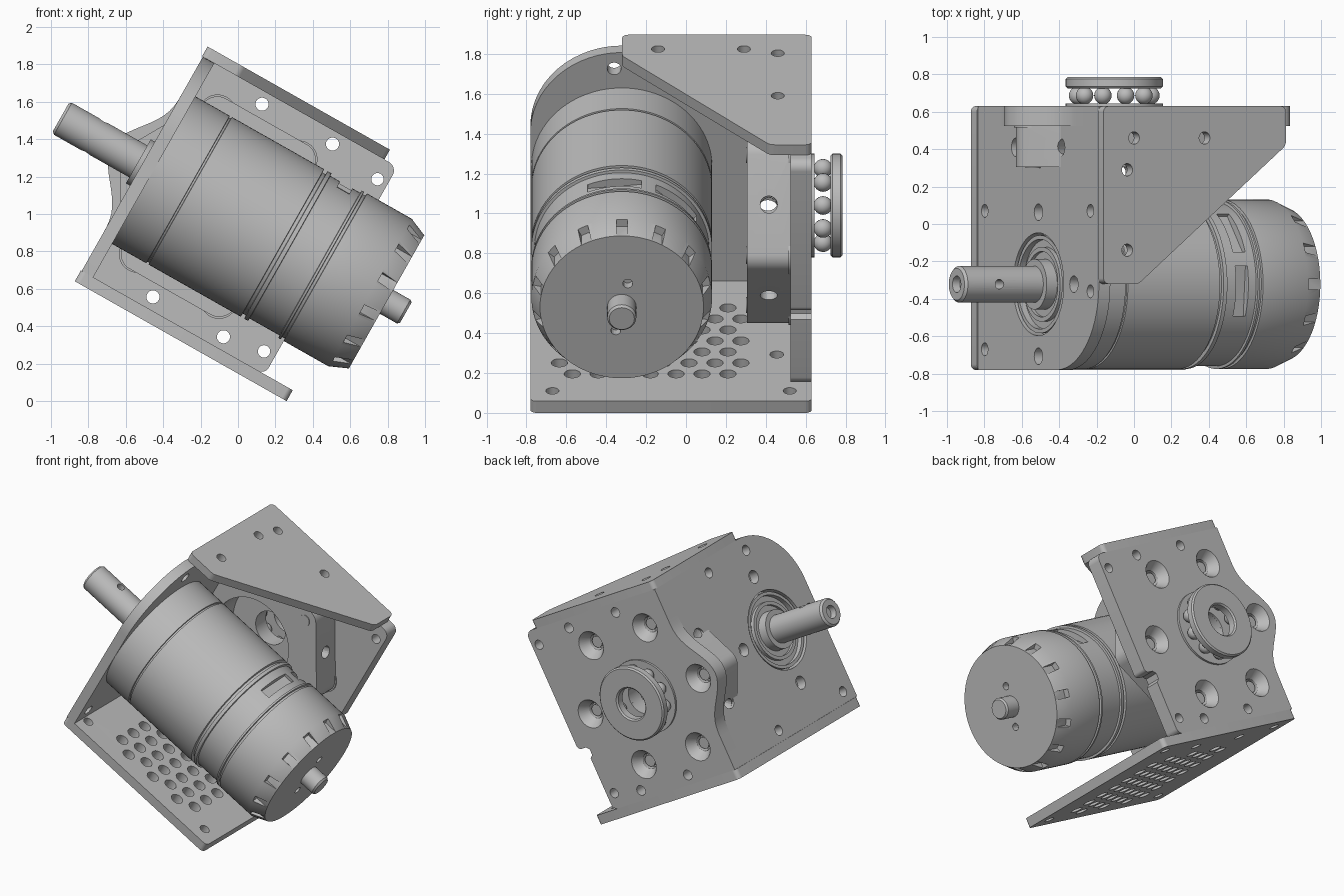
import bpy, bmesh
from math import sin, cos, pi, radians, tan
from mathutils import Matrix, Vector

if "Cube" in bpy.data.objects:
    bpy.data.objects.remove(bpy.data.objects["Cube"])

grey = bpy.data.materials.new("machined grey")
grey.use_nodes = True
grey.diffuse_color = (0.5, 0.5, 0.5, 1)
grey.node_tree.nodes["Principled BSDF"].inputs["Base Color"].default_value = (0.5, 0.5, 0.5, 1)

# The whole drive unit is built square, then tilted about y
TILT = Matrix.Rotation(radians(29.5), 4, 'Y')
FLAT = Matrix.Identity(4)                                                  # drawn in x, y
ACROSS = Matrix(((0, 0, 1, 0), (1, 0, 0, 0), (0, 1, 0, 0), (0, 0, 0, 1)))  # drawn in y, z
UPRIGHT = Matrix.Rotation(pi / 2, 4, 'X')                                  # drawn in x, z
AXIS_Y, AXIS_Z = -0.322, 0.853
MOTOR = Matrix.Translation((0, AXIS_Y, AXIS_Z)) @ ACROSS
HUB_X = -0.604


def place(name, mesh, matrix):
    obj = bpy.data.objects.new(name, mesh)
    bpy.context.collection.objects.link(obj)
    mesh.transform(TILT @ matrix)
    mesh.materials.clear()
    mesh.materials.append(grey)
    return obj


def select(obj):
    bpy.ops.object.select_all(action='DESELECT')
    obj.select_set(True)
    bpy.context.view_layer.objects.active = obj


def smooth(obj):
    select(obj)
    bpy.ops.object.shade_smooth_by_angle(angle=radians(30))
    return obj


def circle(x, y, r, n=24):
    return [(x + r * cos(2 * pi * i / n), y + r * sin(2 * pi * i / n)) for i in range(n)]


def rounded(corners):
    """Outline from (x, y, radius) corners."""
    out = []
    for i, (x, y, r) in enumerate(corners):
        p = Vector((x, y))
        if r == 0:
            out.append(p)
            continue
        a = (Vector(corners[i - 1][:2]) - p).normalized()
        b = (Vector(corners[(i + 1) % len(corners)][:2]) - p).normalized()
        half = a.angle(b) / 2
        centre = p + (a + b).normalized() * r / sin(half)
        start, end = p + a * r / tan(half) - centre, p + b * r / tan(half) - centre
        steps = max(5, int(r * 40))
        for k in range(steps + 1):
            out.append(centre + start.lerp(end, k / steps).normalized() * r)
    return out


def plate(name, outline, holes, low, high, frame):
    """Filled outline with holes, thickened from low to high along the frame's z."""
    curve = bpy.data.curves.new(name, 'CURVE')
    curve.dimensions, curve.fill_mode = '2D', 'BOTH'
    curve.extrude = (high - low) / 2
    for loop in [outline] + [circle(*h) for h in holes]:
        spline = curve.splines.new('POLY')
        spline.points.add(len(loop) - 1)
        for point, (x, y) in zip(spline.points, loop):
            point.co = (x, y, 0, 1)
        spline.use_cyclic_u = True
    temp = bpy.data.objects.new("outline", curve)
    bpy.context.collection.objects.link(temp)
    mesh = bpy.data.meshes.new_from_object(temp.evaluated_get(bpy.context.evaluated_depsgraph_get()))
    bpy.data.objects.remove(temp)
    bm = bmesh.new()
    bm.from_mesh(mesh)
    bmesh.ops.remove_doubles(bm, verts=bm.verts, dist=1e-5)
    bmesh.ops.recalc_face_normals(bm, faces=bm.faces)
    bm.to_mesh(mesh)
    bm.free()
    return smooth(place(name, mesh, frame @ Matrix.Translation((0, 0, (low + high) / 2))))


def lathe(name, profile, frame, n=64, closed=False):
    """Revolve (radius, height) points about the frame's z."""
    bm = bmesh.new()
    verts = [bm.verts.new((r, 0, h)) for r, h in profile]
    pairs = list(zip(verts, verts[1:])) + ([(verts[-1], verts[0])] if closed else [])
    edges = [bm.edges.new(p) for p in pairs]
    bmesh.ops.spin(bm, geom=verts + edges, cent=(0, 0, 0), axis=(0, 0, 1), angle=2 * pi, steps=n)
    bmesh.ops.remove_doubles(bm, verts=bm.verts, dist=1e-5)
    bmesh.ops.recalc_face_normals(bm, faces=bm.faces)
    mesh = bpy.data.meshes.new(name)
    bm.to_mesh(mesh)
    bm.free()
    return smooth(place(name, mesh, frame))


def cut(obj, frame, boxes=(), rods=()):
    """Subtract boxes (matrix) and rods (matrix, radius, length)."""
    bm = bmesh.new()
    for m in boxes:
        bmesh.ops.create_cube(bm, size=1, matrix=m)
    for m, r, length in rods:
        bmesh.ops.create_cone(bm, cap_ends=True, segments=20, radius1=r, radius2=r, depth=length, matrix=m)
    mesh = bpy.data.meshes.new("cutter")
    bm.to_mesh(mesh)
    bm.free()
    cutter = place("cutter", mesh, frame)
    cutter.hide_render = True
    mod = obj.modifiers.new("cut", 'BOOLEAN')
    mod.operation, mod.solver, mod.object = 'DIFFERENCE', 'EXACT', cutter
    select(obj)
    bpy.ops.object.modifier_apply(modifier=mod.name)
    bpy.data.objects.remove(cutter)
    smooth(obj)


def move(x, y, z):
    return Matrix.Translation((x, y, z))


# Base plate with a staggered grid of holes
grid = [(-0.053 - 0.112 * i, 0.21 + 0.065 * (i % 2) - 0.13 * k, 0.041)
        for i in range(7) for k in range(7 + i % 2)]
corners = [(x, y, 0.033) for x in (-0.96, 0.12) for y in (-0.67, 0.52)]
sides = [(-0.25, 0.455, 0.035), (-0.68, 0.455, 0.035)]
plate("base_plate", rounded([(-1.075, -0.78, 0.03), (0.226, -0.78, 0.03), (0.226, 0.63, 0.03), (-1.075, 0.63, 0.03)]),
      grid + corners + sides, 0.128, 0.195, FLAT)

# Triangular top gusset
plate("top_plate", rounded([(-1.075, -0.32, 0.03), (-0.86, -0.32, 0.05), (0.045, 0.42, 0.05),
                            (0.045, 0.63, 0.03), (-1.075, 0.63, 0.03)]),
      [(-0.888, 0.46, 0.033), (-0.455, 0.46, 0.033), (-0.93, 0.29, 0.033), (-0.93, -0.14, 0.033)],
      1.51, 1.57, FLAT)

# Motor face plate
bolts = [(AXIS_Y + 0.385 * cos(a), AXIS_Z + 0.385 * sin(a), 0.045) for a in (0, pi / 2, pi, 3 * pi / 2)]
plate("face_plate", rounded([(-0.78, 0.195, 0), (0.525, 0.195, 0), (0.525, 1.51, 0), (-0.78, 1.51, 0.46)]),
      bolts + [(AXIS_Y, AXIS_Z, 0.275, 64), (0.07, 0.27, 0.035), (0.07, 1.417, 0.035), (-0.36, 1.417, 0.035),
               (-0.67, 0.27, 0.035), (0.41, 0.61, 0.05), (0.41, 1.09, 0.05)], -1.07, -1.0, ACROSS)

# Back plate with a lobe beyond the face plate and a stepped free edge
lobe = [(-1.07 - 0.19 * (0.5 + 0.5 * cos(pi * t)) ** 1.4, AXIS_Z + 0.42 * t, 0) for t in [1 - i / 12 for i in range(25)]]
edge = [(0.055, 0.195, 0.04), (0.055, 0.57, 0), (0.03, 0.59, 0), (0.03, 0.63, 0), (0.055, 0.65, 0),
        (0.125, 0.65, 0.03), (0.125, 1.51, 0.05)]
ring = [(HUB_X + 0.5 * cos(i * pi / 3), AXIS_Z + 0.5 * sin(i * pi / 3)) for i in range(6)]
small = [(x, z, 0.035) for x in (-0.67, -0.237) for z in (0.261, 1.445)]
plate("back_plate", rounded(edge + [(-1.07, 1.51, 0)] + lobe + [(-1.07, 0.195, 0)]),
      [(x, z, 0.1, 32) for x, z in ring] + small + [(0.065, 1.4, 0.033), (-0.01, 0.3, 0.033), (HUB_X, AXIS_Z, 0.12, 32)],
      -0.63, -0.525, UPRIGHT)

# Countersunk seats and bolts in the back plate
for i, (x, z) in enumerate(ring):
    spot = move(x, 0, z) @ UPRIGHT
    lathe(f"countersink_{i + 1}", [(0.1, -0.63), (0.055, -0.565), (0.055, -0.515), (0.1, -0.515)], spot, 32, True)
    lathe(f"bolt_{i + 1}", [(0, -0.56), (0.04, -0.56), (0.04, -0.3), (0, -0.3)], spot, 24)

# Hexagonal spacer behind the motor
reach = 0.5 + 0.09 / cos(pi / 6)
hexagon = [(HUB_X + reach * cos(i * pi / 3), AXIS_Z + reach * sin(i * pi / 3), 0.09) for i in range(6)]
spacer = plate("hex_spacer", rounded(hexagon), [(HUB_X, AXIS_Z, 0.3, 48)], -0.524, -0.305, UPRIGHT)
cut(spacer, move(HUB_X, 0.415, AXIS_Z),
    rods=[(Matrix.Rotation(radians(30 + 60 * i), 4, 'Y') @ Matrix.Rotation(pi / 2, 4, 'Y'), 0.043, 1.4) for i in range(3)])

# Thrust bearing: washers and balls
hub = move(HUB_X, 0, AXIS_Z) @ UPRIGHT
lathe("bearing_inner_washer", [(0.12, -0.628), (0.26, -0.628), (0.26, -0.645), (0.12, -0.645)], hub, 64, True)
lathe("bearing_outer_washer", [(0.11, -0.725), (0.25, -0.725), (0.26, -0.735), (0.26, -0.775), (0.25, -0.785),
                               (0.12, -0.785), (0.11, -0.775)], hub, 64, True)
bm = bmesh.new()
for i in range(10):
    a = radians(36 * i + 29.5)
    bmesh.ops.create_uvsphere(bm, u_segments=20, v_segments=12, radius=0.047,
                              matrix=move(0.196 * cos(a), 0.196 * sin(a), -0.687))
balls = bpy.data.meshes.new("bearing_balls")
bm.to_mesh(balls)
bm.free()
smooth(place("bearing_balls", balls, hub))

# Motor body with grooves, end notches and windows
R = 0.453
body = lathe("motor_body", [(0, -1.0), (R, -1.0), (R, -0.79), (R - 0.01, -0.788), (R - 0.01, -0.778), (R, -0.776),
                            (R, -0.21), (R - 0.02, -0.208), (R - 0.02, -0.19), (R, -0.188), (R, -0.165),
                            (R - 0.015, -0.163), (R - 0.015, 0.02), (R, 0.022), (R, 0.035), (R - 0.015, 0.037),
                            (R - 0.015, 0.052), (R, 0.054), (R, 0.33), (0.41, 0.43), (0, 0.43)], MOTOR, 96)
notches = [Matrix.Rotation(2 * pi * i / 14 + pi / 2, 4, 'Z') @ move(0.46, 0, 0.4)
           @ Matrix.Diagonal((0.1, 0.055, 0.13, 1)) for i in range(14)]
windows = [Matrix.Rotation(radians(a), 4, 'Z') @ move(0.44, 0, -0.065)
           @ Matrix.Diagonal((0.09, 0.27, 0.075, 1)) for a in (95, 49)]
cut(body, MOTOR, notches + windows, [(move(s * 0.03, s * 0.135, 0.43), 0.025, 0.1) for s in (1, -1)])
lathe("rear_shaft", [(0, 0.42), (0.073, 0.42), (0.073, 0.535), (0.063, 0.548), (0, 0.548)], MOTOR, 32)

# Gearbox boss rings inside the face plate bore
lathe("boss_rings", [(0, -0.99), (0.262, -0.99), (0.262, -1.06), (0.24, -1.06), (0.24, -1.025), (0.2, -1.025),
                     (0.2, -1.05), (0.175, -1.05), (0.175, -1.03), (0.135, -1.03), (0.135, -1.095), (0, -1.095)], MOTOR)

# Output shaft with end bore and cross hole
shaft = lathe("output_shaft", [(0, -1.53), (0.04, -1.53), (0.045, -1.572), (0.085, -1.572), (0.098, -1.558),
                               (0.098, -1.05), (0, -1.05)], MOTOR, 48)
cut(shaft, MOTOR, rods=[(move(0, 0, -1.364) @ UPRIGHT, 0.026, 0.4)])
